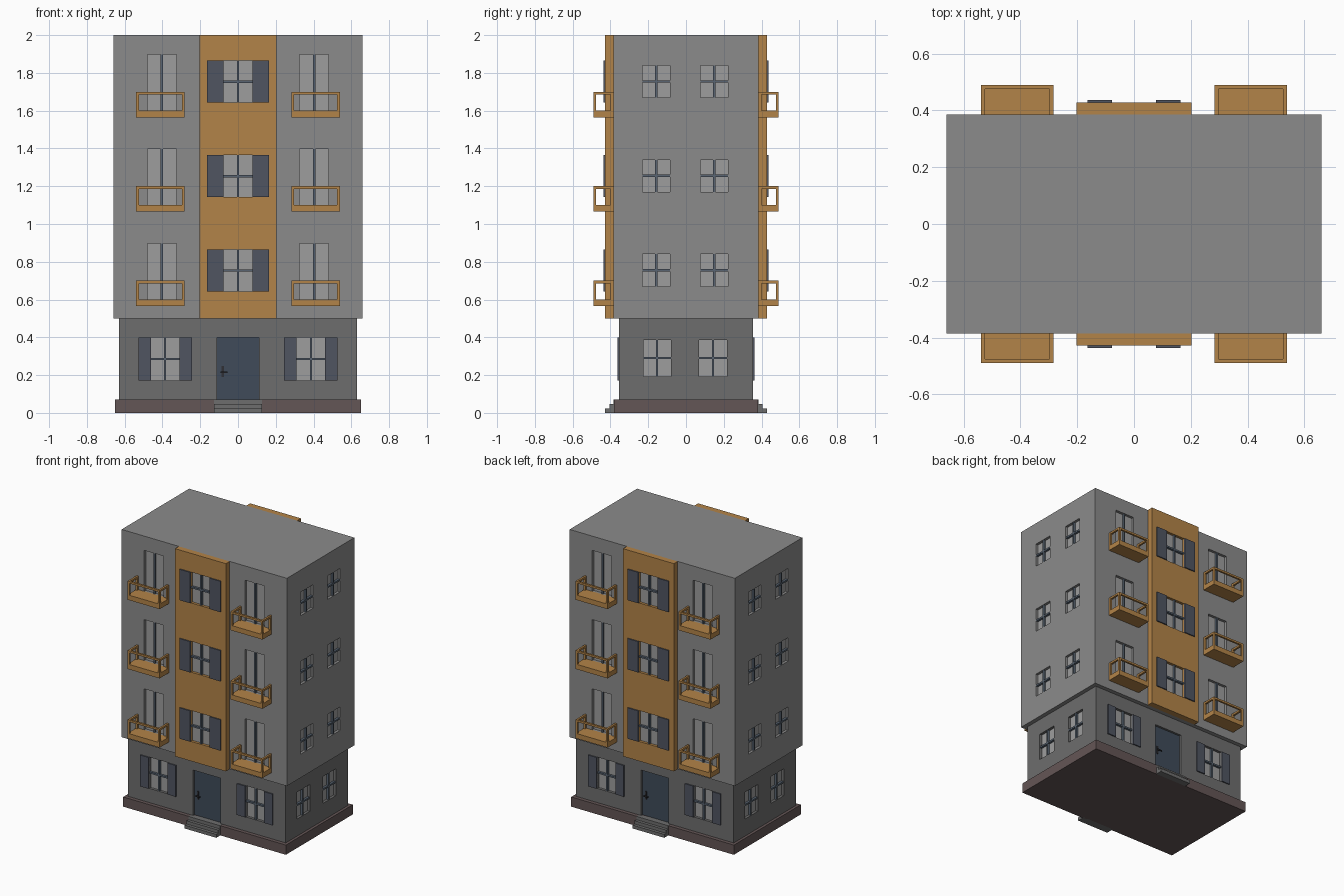
import bpy, bmesh, math
from mathutils import Matrix, Vector

if "Cube" in bpy.data.objects:
    bpy.data.objects.remove(bpy.data.objects["Cube"])

COLOURS = {
    "wall": (0.26, 0.26, 0.26), "ground": (0.155, 0.155, 0.155),
    "ochre": (0.45, 0.23, 0.065), "shutter": (0.08, 0.09, 0.12),
    "door": (0.05, 0.07, 0.10), "glass": (0.34, 0.34, 0.34),
    "plinth": (0.127, 0.092, 0.092), "frame": (0.10, 0.13, 0.17),
    "metal": (0.03, 0.03, 0.035),
}
MATS = {}
for key, c in COLOURS.items():
    MATS[key] = bpy.data.materials.new(key)
    MATS[key].diffuse_color = (*c, 1)

FRONT_BACK = (0, 180)
SIDES = (90, 270)
meshes = {}     # part name -> bmesh


def box(name, u, d, z, angles=(0,)):
    """Box in facade space: u along the wall, d outward, z up; repeated by turning."""
    bm = meshes.setdefault(name, bmesh.new())
    for a in angles:
        size = (u[1] - u[0], d[1] - d[0], z[1] - z[0])
        mid = (sum(u) / 2, -sum(d) / 2, sum(z) / 2)
        m = (Matrix.Rotation(math.radians(a), 4, 'Z') @ Matrix.Translation(mid)
             @ Matrix.Diagonal((*size, 1)))
        bmesh.ops.create_cube(bm, size=1, matrix=m)


def finish(name, mat):
    bm = meshes.pop(name)
    me = bpy.data.meshes.new(name)
    bm.to_mesh(me)
    bm.free()
    ob = bpy.data.objects.new(name, me)
    bpy.context.collection.objects.link(ob)
    if mat:
        me.materials.append(MATS[mat])
    return ob


def cut(target, name):
    """Carve the recesses out of a wall and drop the cutter."""
    tool = finish(name, None)
    tool.hide_render = True
    mod = target.modifiers.new("recess", 'BOOLEAN')
    mod.object, mod.operation, mod.solver = tool, 'DIFFERENCE', 'EXACT'
    bpy.context.view_layer.objects.active = target
    bpy.ops.object.modifier_apply(modifier=mod.name)
    bpy.data.objects.remove(tool)


DEPTH = 0.022
BAR = 0.006


def window(cutter, u, d, z, angles, crossbar=True, shutter=0):
    """Recessed glazing with bars, and shutters of the given width."""
    uc, zc = sum(u) / 2, sum(z) / 2
    box(cutter, u, (d - DEPTH, d + 0.05), z, angles)
    box("window_glass", u, (d - DEPTH - 0.004, d - DEPTH + 0.003), z, angles)
    bar = (d - DEPTH, d - 0.003)
    box("window_bars", (uc - BAR, uc + BAR), bar, z, angles)
    if crossbar:
        box("window_bars", u, bar, (zc - BAR, zc + BAR), angles)
    if shutter:
        for lo, hi in ((u[0] - shutter, u[0]), (u[1], u[1] + shutter)):
            box("shutters", (lo, hi), (d - 0.002, d + 0.008), z, angles)


def balcony(u, z, angles):
    """Slab with corner posts and a top rail on three sides."""
    wall, out, top, t = 0.385, 0.49, z + 0.135, 0.014
    box("balconies", u, (wall - 0.002, out), (z, z + 0.036), angles)
    for lo, hi in ((u[0], u[0] + t), (u[1] - t, u[1])):
        for d in ((wall, wall + t), (out - t, out)):
            box("balconies", (lo, hi), d, (z + 0.036, top - t), angles)
        box("balconies", (lo, hi), (wall, out), (top - t, top), angles)
    box("balconies", (u[0] + t, u[1] - t), (out - t, out), (top - t, top), angles)


# Main masses
box("upper_storeys", (-0.66, 0.66), (-0.385, 0.385), (0.5, 2.0))
box("ground_storey", (-0.63, 0.63), (-0.355, 0.355), (0.068, 0.5))
box("plinth", (-0.65, 0.65), (-0.382, 0.382), (0, 0.07))
box("centre_bays", (-0.203, 0.203), (0.385, 0.428), (0.5, 2.0), FRONT_BACK)

# Upper floors: bay windows, balcony doors, balconies, side windows
for i in range(3):
    z = 0.5 * (i + 1)
    window("bay_cutter", (-0.077, 0.077), 0.428, (z + 0.142, z + 0.365), FRONT_BACK, shutter=0.087)
    for s in (-1, 1):
        c = 0.403 * s
        window("upper_cutter", (c - 0.077, c + 0.077), 0.385, (z + 0.101, z + 0.397),
               FRONT_BACK, crossbar=False)
        c = 0.411 * s
        balcony((c - 0.128, c + 0.128), z + 0.065, FRONT_BACK)
    for c in (-0.158, 0.15):
        window("upper_cutter", (c - 0.073, c + 0.073), 0.66, (z + 0.17, z + 0.34), SIDES)

# Ground floor windows
for s in (-1, 1):
    c = 0.386 * s
    window("ground_cutter", (c - 0.075, c + 0.075), 0.355, (0.172, 0.398), FRONT_BACK, shutter=0.067)
for c in (-0.153, 0.143):
    window("ground_cutter", (c - 0.073, c + 0.073), 0.63, (0.193, 0.387), SIDES)

# Entrance doors with handles
box("ground_cutter", (-0.11, 0.11), (0.335, 0.40), (0.07, 0.398), FRONT_BACK)
box("entrance_doors", (-0.11, 0.11), (0.33, 0.34), (0.07, 0.398), FRONT_BACK)
box("door_handles", (-0.088, -0.074), (0.34, 0.344), (0.19, 0.248), FRONT_BACK)
box("door_handles", (-0.085, -0.077), (0.344, 0.358), (0.212, 0.22), FRONT_BACK)
box("door_handles", (-0.092, -0.055), (0.352, 0.358), (0.212, 0.22), FRONT_BACK)

# Entrance steps
box("entrance_steps", (-0.126, 0.126), (0.37, 0.428), (0, 0.024), FRONT_BACK)
box("entrance_steps", (-0.126, 0.126), (0.37, 0.406), (0.024, 0.047), FRONT_BACK)
box("entrance_steps", (-0.126, 0.126), (0.35, 0.385), (0.047, 0.071), FRONT_BACK)

# Walls with recesses
cut(finish("upper_storeys", "wall"), "upper_cutter")
cut(finish("ground_storey", "ground"), "ground_cutter")
cut(finish("centre_bays", "ochre"), "bay_cutter")

for name, mat in (("plinth", "plinth"), ("balconies", "ochre"), ("window_glass", "glass"),
                  ("window_bars", "frame"), ("shutters", "shutter"), ("entrance_doors", "door"),
                  ("door_handles", "metal"), ("entrance_steps", "ground")):
    finish(name, mat)

for m in bpy.data.materials:
    if m.users and not m.is_grease_pencil:
        m.use_nodes = True
        m.node_tree.nodes["Principled BSDF"].inputs["Base Color"].default_value = m.diffuse_color
